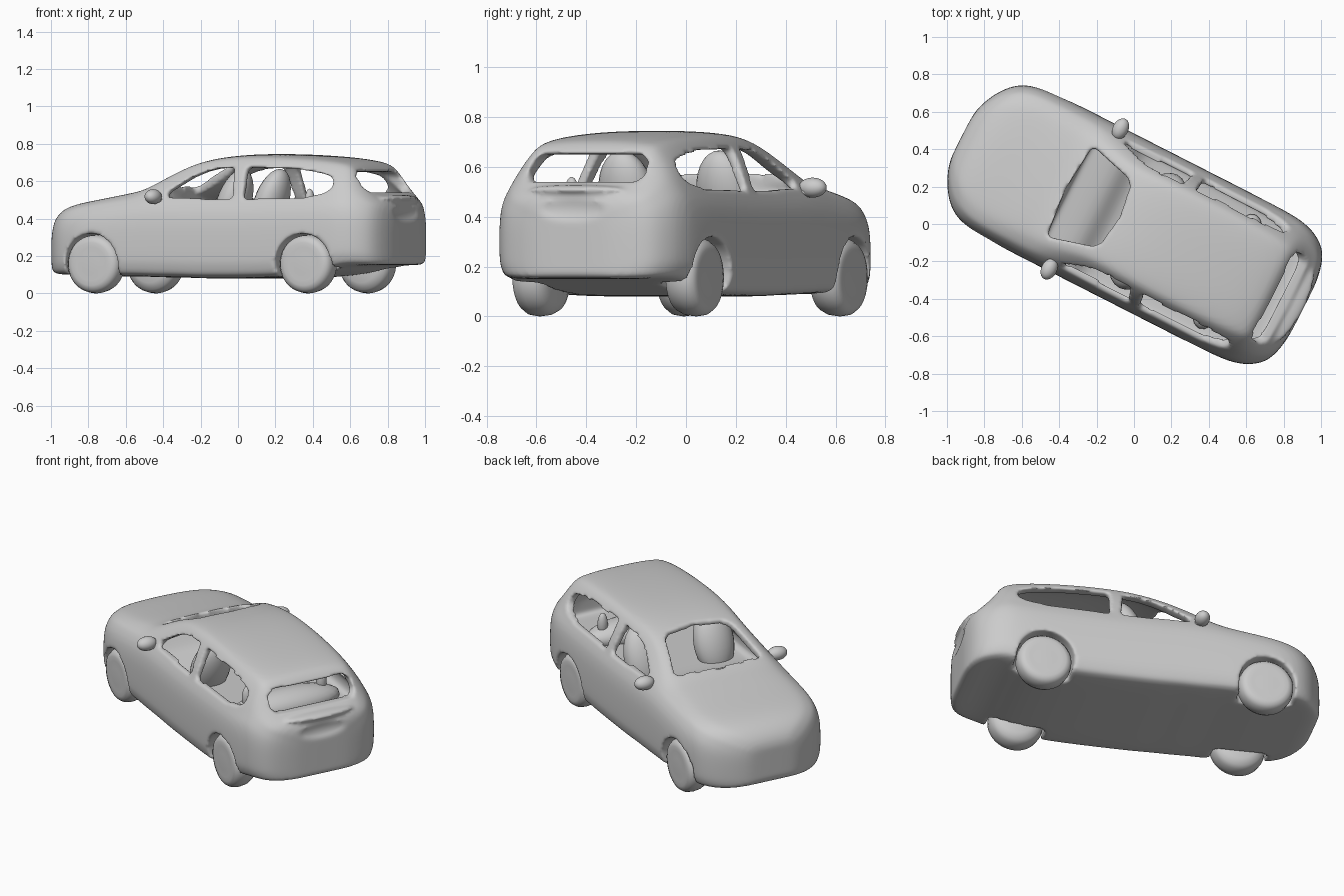
import bpy, bmesh, math
from mathutils import Matrix

if "Cube" in bpy.data.objects:
    bpy.data.objects.remove(bpy.data.objects["Cube"])

HEADING = math.radians(-27)      # whole car is turned about z; meshes are built along x, nose at -x


def make(name, bm, smooth=True, cutter=False):
    bmesh.ops.recalc_face_normals(bm, faces=bm.faces)
    me = bpy.data.meshes.new(name)
    bm.to_mesh(me)
    bm.free()
    for p in me.polygons:
        p.use_smooth = smooth
    ob = bpy.data.objects.new(name, me)
    bpy.context.collection.objects.link(ob)
    ob.rotation_euler.z = HEADING
    if cutter:
        ob.hide_render = True
        ob.display_type = 'WIRE'
    return ob


def section(w, zb, belt, wr, zt):
    """Half cross-section (y, z): floor, sill, door, shoulder, pillar, roof."""
    h = belt - zb
    drop = min(.03, .4 * (zt - belt))
    side = [(.35, 0), (.8, 0), (.955, .03), (.975, .13), (1, .18), (1.005, .45), (1, .70), (.97, .88), (.91, 1)]
    pts = [(w * a, zb + h * t) for a, t in side]
    e = (wr, zt - drop)
    b = pts[-1]
    pts.append(((b[0] + e[0]) / 2 + .01, (b[1] + e[1]) / 2))
    return pts + [e, (.87 * wr, zt - drop * .3), (.5 * wr, zt), (.17 * wr, zt + .002)]


def loft(name, stations, levels, cutter=False):
    bm = bmesh.new()
    rings = []
    for x, *p in stations:
        half = section(*p)
        ring = half + [(-y, z) for y, z in reversed(half)]
        rings.append([bm.verts.new((x, y, z)) for y, z in ring])
    n = len(rings[0])
    for a, b in zip(rings, rings[1:]):
        for i in range(n):
            j = (i + 1) % n
            bm.faces.new((a[i], a[j], b[j], b[i]))
    for r in (rings[0], rings[-1]):
        for i in range(n // 2 - 1):
            bm.faces.new((r[i], r[i + 1], r[n - 2 - i], r[n - 1 - i]))
    ob = make(name, bm, cutter=cutter)
    s = ob.modifiers.new("Smooth cage", 'SUBSURF')
    s.levels = s.render_levels = levels
    return ob


def prism(name, outline, lo, hi, place):
    bm = bmesh.new()
    a = [bm.verts.new(place(u, v, lo)) for u, v in outline]
    b = [bm.verts.new(place(u, v, hi)) for u, v in outline]
    bm.faces.new(a)
    bm.faces.new(b)
    for i in range(len(a)):
        j = (i + 1) % len(a)
        bm.faces.new((a[i], a[j], b[j], b[i]))
    return make(name, bm, False, True)


def lathe(name, profile, centre, side, cutter=False):
    """Spin (radius, sideways) points about the y axis."""
    bm = bmesh.new()
    vs = [bm.verts.new((r, y * side, 0)) for r, y in profile]
    es = [bm.edges.new(e) for e in zip(vs, vs[1:])]
    bmesh.ops.spin(bm, geom=vs + es, cent=(0, 0, 0), axis=(0, 1, 0), angle=math.tau, steps=48)
    bmesh.ops.remove_doubles(bm, verts=bm.verts, dist=1e-4)
    bmesh.ops.translate(bm, verts=bm.verts, vec=centre)
    return make(name, bm, cutter=cutter)


def blob(name, centre, radii, tilt=0, cutter=False):
    bm = bmesh.new()
    bmesh.ops.create_uvsphere(bm, u_segments=24, v_segments=16, radius=1)
    m = Matrix.Translation(centre) @ Matrix.Rotation(tilt, 4, 'Y') @ Matrix.Diagonal((*radii, 1))
    bmesh.ops.transform(bm, matrix=m, verts=bm.verts)
    return make(name, bm, cutter=cutter)


# body shell: x, half width, floor z, shoulder z, roof half width, roof z
body = loft("body", [
    (-1.034, .11, .15, .30, .09, .33), (-1.028, .155, .13, .325, .12, .36), (-1.01, .215, .115, .345, .16, .395),
    (-.975, .285, .105, .37, .22, .43), (-.93, .345, .10, .395, .27, .455), (-.87, .393, .10, .42, .31, .475),
    (-.78, .42, .095, .445, .335, .493), (-.66, .428, .09, .46, .345, .513),
    (-.52, .43, .09, .475, .34, .54), (-.42, .43, .09, .49, .335, .56), (-.30, .43, .085, .50, .315, .625),
    (-.18, .43, .085, .50, .29, .685), (-.08, .43, .08, .50, .285, .716), (.05, .43, .08, .50, .295, .736),
    (.22, .43, .08, .50, .30, .745), (.45, .43, .085, .505, .30, .740), (.66, .43, .105, .51, .295, .725),
    (.77, .423, .135, .515, .285, .708), (.82, .413, .145, .515, .275, .69), (.875, .396, .15, .50, .285, .605),
    (.93, .362, .15, .475, .29, .535), (.968, .322, .152, .455, .26, .508), (.994, .26, .155, .43, .215, .485),
    (1.008, .18, .16, .40, .15, .45), (1.012, .12, .17, .38, .10, .42)], 3)

# hollow cabin with a dashboard shelf in front
cabin = loft("cabin_cutter", [
    (-.40, .35, .49, .505, .26, .53), (-.38, .36, .485, .51, .26, .545), (-.29, .375, .48, .515, .25, .595),
    (-.20, .38, .465, .505, .237, .642), (-.14, .385, .41, .50, .237, .664), (-.07, .385, .39, .50, .243, .687),
    (.05, .385, .39, .50, .255, .710), (.22, .385, .39, .50, .262, .719), (.42, .385, .39, .505, .262, .714),
    (.66, .38, .39, .51, .257, .697), (.76, .37, .39, .50, .245, .672), (.82, .355, .39, .49, .245, .615),
    (.87, .335, .39, .47, .25, .55), (.90, .31, .40, .45, .24, .50)], 2, True)

# window openings
cutters = [cabin]
side = lambda u, v, t: (u, t, v)
cutters.append(prism("front_window_cutter", [
    (-.245, .515), (-.225, .55), (-.12, .618), (-.04, .65), (.04, .668), (.135, .672), (.16, .505), (0, .505)],
    -.6, .6, side))
cutters.append(prism("rear_window_cutter", [
    (.225, .505), (.215, .673), (.49, .668), (.63, .648), (.71, .63), (.74, .605), (.74, .56), (.70, .535), (.58, .51)],
    -.6, .6, side))
cutters.append(prism("windscreen_cutter", [
    (-.385, -.26), (-.41, 0), (-.385, .26), (-.36, .265), (-.14, .205), (-.11, .17), (-.085, 0),
    (-.11, -.17), (-.14, -.205), (-.36, -.265)], .515, .9, lambda u, v, t: (u, v, t)))
cutters.append(prism("tailgate_window_cutter", [
    (-.265, .57), (-.255, .625), (-.225, .65), (.225, .65), (.255, .625), (.265, .57), (.235, .54), (-.235, .54)],
    .72, 1.2, lambda u, v, t: (t, u, v)))

# wheels and the arches cut around them
tyre = [(0, .062), (.05, .064), (.09, .06), (.115, .062), (.138, .054), (.152, .034), (.157, 0),
        (.152, -.04), (.138, -.068), (.10, -.085), (0, -.09)]
arch = [(0, .2), (.163, .2), (.163, -.06), (.14, -.085), (0, -.085)]
for end, x in (("front", -.672), ("rear", .60)):
    for label, s in (("left", 1), ("right", -1)):
        lathe(f"{end}_{label}_wheel", tyre, (x, s * .352, .157), s)
        cutters.append(lathe(f"{end}_{label}_arch_cutter", arch, (x, s * .352, .157), s, True))

# recess for the number plate, with a ledge above it
cutters.append(blob("plate_recess_cutter", (1.017, 0, .435), (.025, .17, .05), 0, True))
ledge = blob("tailgate_ledge_helper", (.957, 0, .508), (.058, .22, .02), 0, True)

for c in cutters + [ledge]:
    m = body.modifiers.new(c.name, 'BOOLEAN')
    m.operation = 'UNION' if c == ledge else 'DIFFERENCE'
    m.solver, m.object = 'EXACT', c

# soften every opening edge
r = body.modifiers.new("Remesh", 'REMESH')
r.mode, r.voxel_size, r.use_smooth_shade = 'VOXEL', .011, True
sm = body.modifiers.new("Soften", 'SMOOTH')
sm.factor, sm.iterations = .5, 6

# mirrors, seats and rear headrests on both sides
for label, s in (("left", 1), ("right", -1)):
    blob(f"{label}_mirror", (-.295, s * .42, .517), (.042, .06, .04))
    blob(f"{label}_mirror_arm", (-.285, s * .375, .50), (.028, .05, .018))
    blob(f"{label}_front_seat", (.085, s * .22, .48), (.085, .12, .195), .35)
    blob(f"{label}_rear_headrest", (.55, s * .235, .49), (.026, .03, .07))
blob("rear_bench", (.56, 0, .41), (.12, .34, .09))
